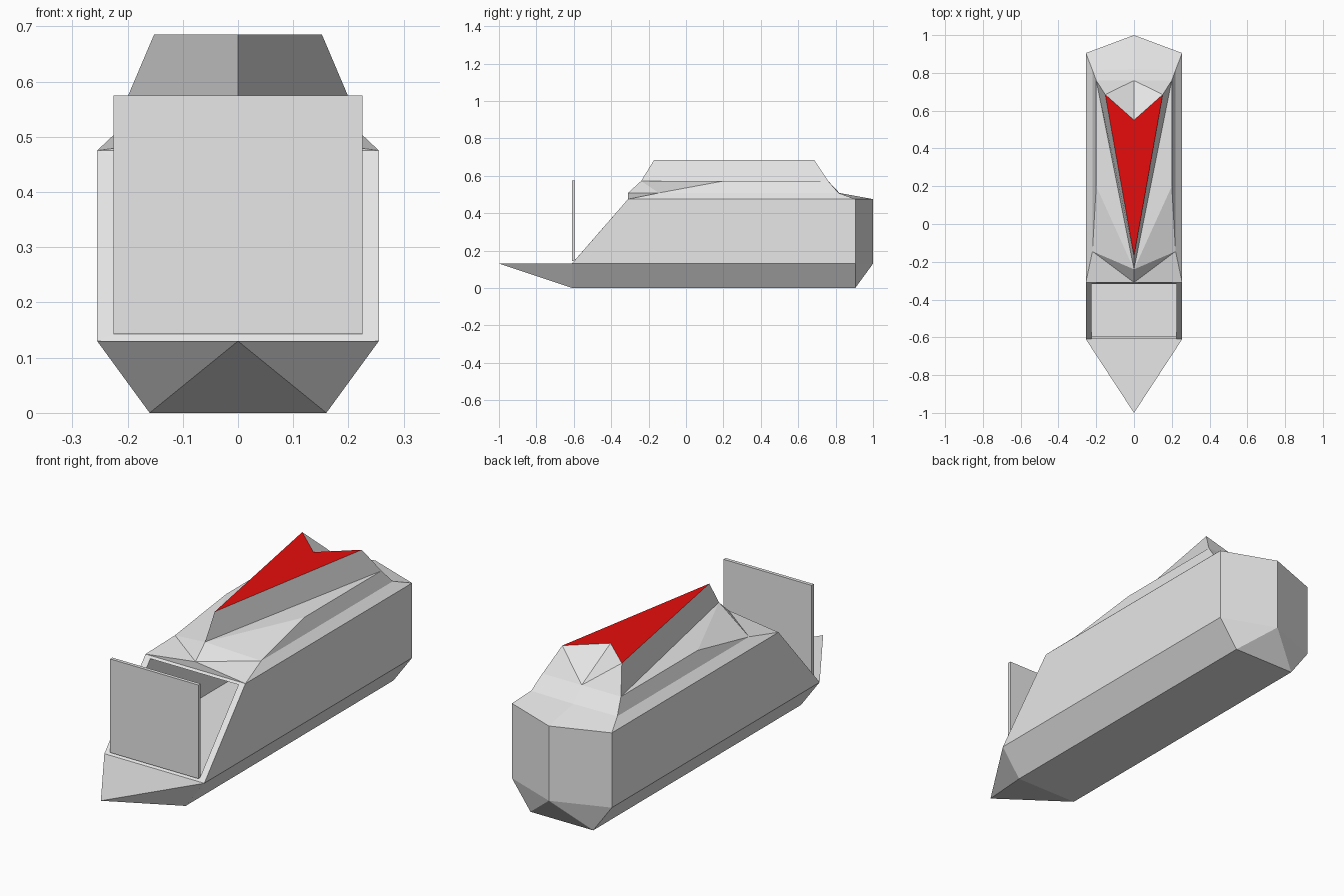
import bpy
import bmesh
from mathutils import Vector

cube = bpy.data.objects.get("Cube")
if cube:
    bpy.data.objects.remove(cube, do_unlink=True)


def material(name, colour):
    mat = bpy.data.materials.new(name)
    mat.use_nodes = True
    mat.diffuse_color = colour
    mat.node_tree.nodes["Principled BSDF"].inputs["Base Color"].default_value = colour
    return mat


grey = material("light grey", (0.8, 0.8, 0.8, 1))
red = material("red", (0.85, 0.004, 0.004, 1))


def finish(name, bm, mats):
    mesh = bpy.data.meshes.new(name)
    bm.to_mesh(mesh)
    bm.free()
    for mat in mats:
        mesh.materials.append(mat)
    obj = bpy.data.objects.new(name, mesh)
    bpy.context.collection.objects.link(obj)
    return obj


def mirrored_shell(points, panels):
    """Build the left-hand panels from named points and mirror them across x = 0."""
    bm = bmesh.new()
    for panel in panels:
        corners = [Vector(points[key]) for key in panel.split()]
        bm.faces.new([bm.verts.new(c) for c in corners])
        bm.faces.new([bm.verts.new((-c.x, c.y, c.z)) for c in reversed(corners)])
    bmesh.ops.remove_doubles(bm, verts=bm.verts[:], dist=0.0005)
    bmesh.ops.recalc_face_normals(bm, faces=bm.faces[:])
    return bm


# Key levels and widths of the hull
BEAM, KEEL, SILL = 0.255, 0.16, 0.225
CHINE, RAIL, SHOULDER, DECK = 0.13, 0.475, 0.508, 0.572
BOW, STERN, BROW = -0.61, 0.905, -0.31
FLOOR, CEILING, BULKHEAD = 0.143, 0.465, 0.85

P = {
    # bow and bottom
    "nose": (0, -1, CHINE), "bow_chine": (BEAM, BOW, CHINE),
    "bow_keel": (KEEL, BOW, 0), "bow_mid": (0, BOW, 0), "bow_deck": (0, BOW, CHINE),
    # stern
    "stern_keel": (KEEL, STERN, 0), "stern_mid": (0, STERN, 0),
    "stern_chine": (BEAM, STERN, CHINE), "tail_low": (0, 1, CHINE),
    "stern_rail": (BEAM, STERN, RAIL), "tail_top": (0, 1, RAIL),
    # upper front edge
    "brow": (BEAM, BROW, RAIL), "brow_mid": (0, BROW, RAIL), "brow_top": (0, BROW, SHOULDER),
    # raised deck
    "shoulder": (0.22, -0.145, SHOULDER), "rear_shoulder": (0.22, 0.815, SHOULDER),
    "rear_mid": (0, 0.82, SHOULDER), "deck_tip": (0, -0.24, DECK),
    "deck_side": (0.2, 0.2, DECK), "deck_rear": (0.2, 0.76, DECK), "deck_back": (0, 0.76, DECK),
    # hold
    "sill": (SILL, -0.599, FLOOR), "sill_mid": (0, -0.599, FLOOR),
    "lintel": (SILL, -0.318, CEILING), "lintel_mid": (0, -0.318, CEILING),
    "hold_low": (SILL, BULKHEAD, FLOOR), "hold_low_mid": (0, BULKHEAD, FLOOR),
    "hold_top": (SILL, BULKHEAD, CEILING), "hold_top_mid": (0, BULKHEAD, CEILING),
}

hull = mirrored_shell(P, [
    # bow, bottom and sides
    "nose bow_chine bow_keel", "nose bow_keel bow_mid", "nose bow_deck bow_chine",
    "bow_mid bow_keel stern_keel stern_mid",
    "bow_keel bow_chine stern_chine stern_keel",
    "bow_chine brow stern_rail stern_chine",
    # stern
    "stern_mid stern_keel tail_low", "stern_keel stern_chine tail_low",
    "stern_chine stern_rail tail_top tail_low",
    "stern_rail rear_shoulder rear_mid tail_top",
    "rear_shoulder deck_rear deck_back rear_mid",
    # raised deck
    "brow shoulder rear_shoulder stern_rail",
    "shoulder deck_side deck_rear rear_shoulder",
    "deck_tip deck_side deck_rear deck_back",
    "deck_tip shoulder deck_side", "deck_tip brow_top shoulder",
    "brow_top brow shoulder", "brow_mid brow brow_top",
    # sloping frame around the opening
    "bow_deck bow_chine sill sill_mid", "bow_chine brow lintel sill",
    "brow brow_mid lintel_mid lintel",
    # inside of the hold
    "sill_mid sill hold_low hold_low_mid", "lintel_mid lintel hold_top hold_top_mid",
    "sill lintel hold_top hold_low", "hold_low hold_top hold_top_mid hold_low_mid",
])
finish("hull", hull, [grey])

# Wedge-shaped cabin with a red, notched roof
ROOF = 0.685
P.update({
    "roof_tip": (0, -0.17, ROOF), "roof_corner": (0.152, 0.685, ROOF), "roof_notch": (0, 0.55, ROOF),
})
cabin = mirrored_shell(P, [
    "roof_tip roof_corner roof_notch",
    "deck_tip deck_rear roof_corner roof_tip",
    "deck_rear deck_back roof_corner", "deck_back roof_notch roof_corner",
])
for face in cabin.faces:
    if face.normal.z < 0 and min(v.co.z for v in face.verts) > ROOF - 0.01:
        bmesh.ops.reverse_faces(cabin, faces=cabin.faces[:])
        break
for face in cabin.faces:
    face.material_index = int(min(v.co.z for v in face.verts) > ROOF - 0.01)
finish("cabin", cabin, [grey, red])

# Upright bow plate
plate = bmesh.new()
bmesh.ops.create_cube(plate, size=1)
for v in plate.verts:
    v.co = (v.co.x * 2 * SILL, -0.602 + v.co.y * 0.016, 0.359 + v.co.z * 0.432)
finish("bow_plate", plate, [grey])
